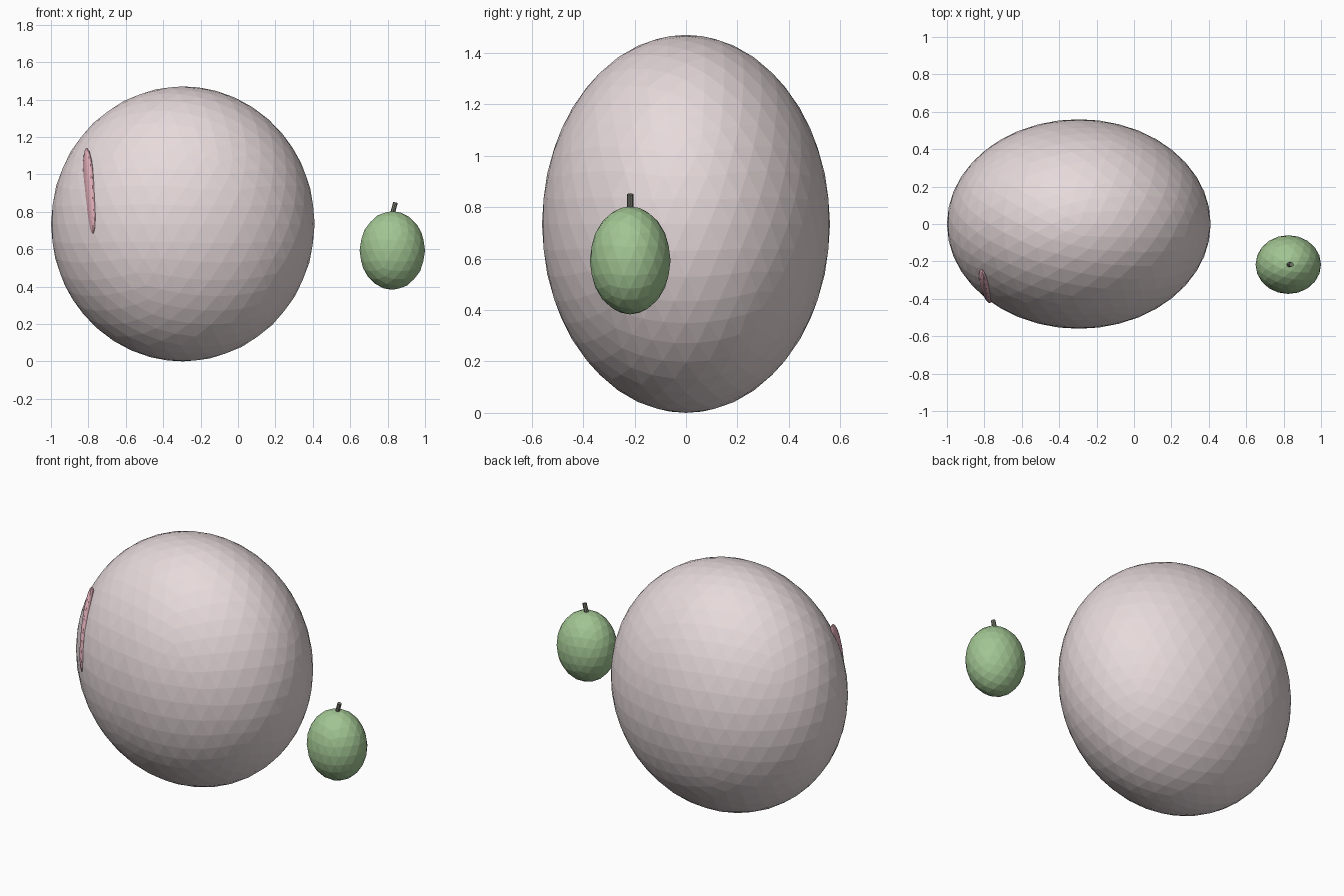
import bpy
from mathutils import Vector

if "Cube" in bpy.data.objects:
    bpy.data.objects.remove(bpy.data.objects["Cube"])


def material(name, rgb):
    m = bpy.data.materials.new(name)
    m.diffuse_color = (*rgb, 1)
    m.use_nodes = True
    m.node_tree.nodes["Principled BSDF"].inputs["Base Color"].default_value = m.diffuse_color
    return m


def ellipsoid(name, centre, radii, detail, mat, rot=(0, 0, 0)):
    bpy.ops.mesh.primitive_ico_sphere_add(subdivisions=detail, radius=1,
                                          location=centre, rotation=rot)
    ob = bpy.context.object
    ob.name = name
    ob.scale = radii
    ob.data.materials.append(mat)
    return ob


pale = material("pale_pink", (0.80, 0.70, 0.71))
pink = material("rose", (0.75, 0.42, 0.48))
green = material("green", (0.36, 0.56, 0.29))
dark = material("stem_dark", (0.19, 0.20, 0.16))

# Large rounded body resting on the ground
ellipsoid("body", (-0.295, 0, 0.735), (0.705, 0.56, 0.735), 4, pale)

# Thin upright ridge lying along the front-left surface
ellipsoid("cheek_ridge", (-0.793, -0.33, 0.91), (0.029, 0.066, 0.243), 3, pink,
          (-0.3, 0, 0.25))

# Small hovering fruit
ellipsoid("fruit", (0.825, -0.217, 0.593), (0.175, 0.157, 0.21), 3, green)

# Leaning fruit stem
a, b = Vector((0.822, -0.217, 0.775)), Vector((0.842, -0.217, 0.85))
bpy.ops.mesh.primitive_cylinder_add(vertices=8, radius=0.0125, depth=(b - a).length,
                                    location=(a + b) / 2)
stem = bpy.context.object
stem.name = "fruit_stem"
stem.rotation_euler = (b - a).to_track_quat('Z', 'Y').to_euler()
stem.data.materials.append(dark)
